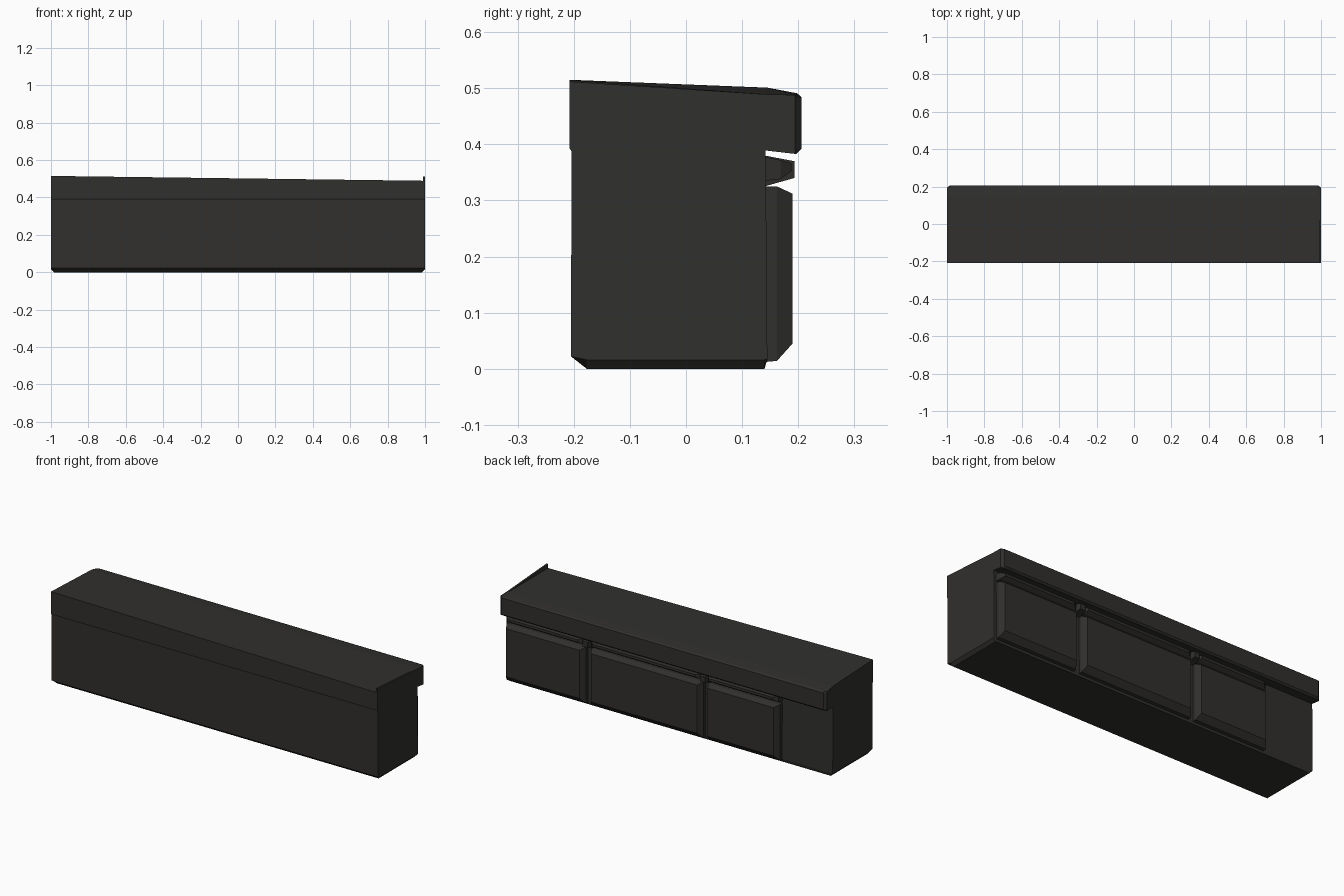
import bpy, bmesh

if "Cube" in bpy.data.objects:
    bpy.data.objects.remove(bpy.data.objects["Cube"])

mat = bpy.data.materials.new("dark_paint")
mat.diffuse_color = (0.03, 0.029, 0.027, 1)
mat.use_nodes = True
mat.node_tree.nodes["Principled BSDF"].inputs["Base Color"].default_value = mat.diffuse_color


def loft(name, rings, closed_caps=True):
    """Join equal-length rings of points into a flat-shaded solid."""
    bm = bmesh.new()
    loops = [[bm.verts.new(p) for p in r] for r in rings]
    n = len(loops[0])
    for a, b in zip(loops, loops[1:]):
        for i in range(n):
            j = (i + 1) % n
            bm.faces.new((a[i], a[j], b[j], b[i]))
    bm.faces.new(loops[0])
    bm.faces.new(loops[-1])
    bmesh.ops.recalc_face_normals(bm, faces=bm.faces)
    mesh = bpy.data.meshes.new(name)
    bm.to_mesh(mesh)
    bm.free()
    ob = bpy.data.objects.new(name, mesh)
    bpy.context.collection.objects.link(ob)
    mesh.materials.append(mat)
    return ob


def rect(x0, x1, z0, z1, y):
    return [(x0, y, z0), (x1, y, z0), (x1, y, z1), (x0, y, z1)]


# counter body with overhanging top: side outline as (y, z at left, z at right)
outline = [(-.177, 0, 0), (-.205, .022, .022), (-.204, .387, .387),
           (-.208, .394, .394), (-.208, .515, .489), (.145, .501, .489),
           (.198, .491, .488), (.206, .484, .484), (.206, .392, .392),
           (.197, .383, .383), (.142, .389, .389), (.145, .017, .017),
           (.14, 0, 0)]


def section(x):
    t = (x + 1) / 2
    return [(x, y, zl + (zr - zl) * t) for y, zl, zr in outline]


def end_section(x):
    return [(x, min(y, .194), max(z, .016)) for _, y, z in section(x)]


# the ends have a small chamfer at the foot and the worktop corners
loft("counter_body", [end_section(-1), section(-.985), section(.985), end_section(1)])

# thin sloping lip on the right end
loft("end_lip", [[(x, -.208, .47), (x, .145, .47), (x, .145, .489), (x, -.208, .512)]
                 for x in (.99, 1)])

# back panels: chamfered plates, each with a wedge-shaped grip rail above
for i, (x0, x1) in enumerate([(-.69, -.25), (-.22, .465), (.5, .985)]):
    loft(f"back_panel_{i + 1}", [
        rect(x0, x1, .012, .325, .14),
        rect(x0, x1, .014, .325, .162),
        rect(x0 + .02, x1 - .015, .045, .312, .19)])
    loft(f"grip_rail_{i + 1}", [
        rect(x0, x1, .335, .378, .14),
        rect(x0 + .005, x1 - .005, .338, .372, .168),
        rect(x0 + .03, x1 - .02, .352, .366, .188)])

# small catches in the gaps between panels
for i, x in enumerate((-.235, .483)):
    loft(f"catch_{i + 1}", [
        rect(x - .025, x + .025, .325, .38, .14),
        rect(x - .015, x + .015, .34, .37, .193)])
